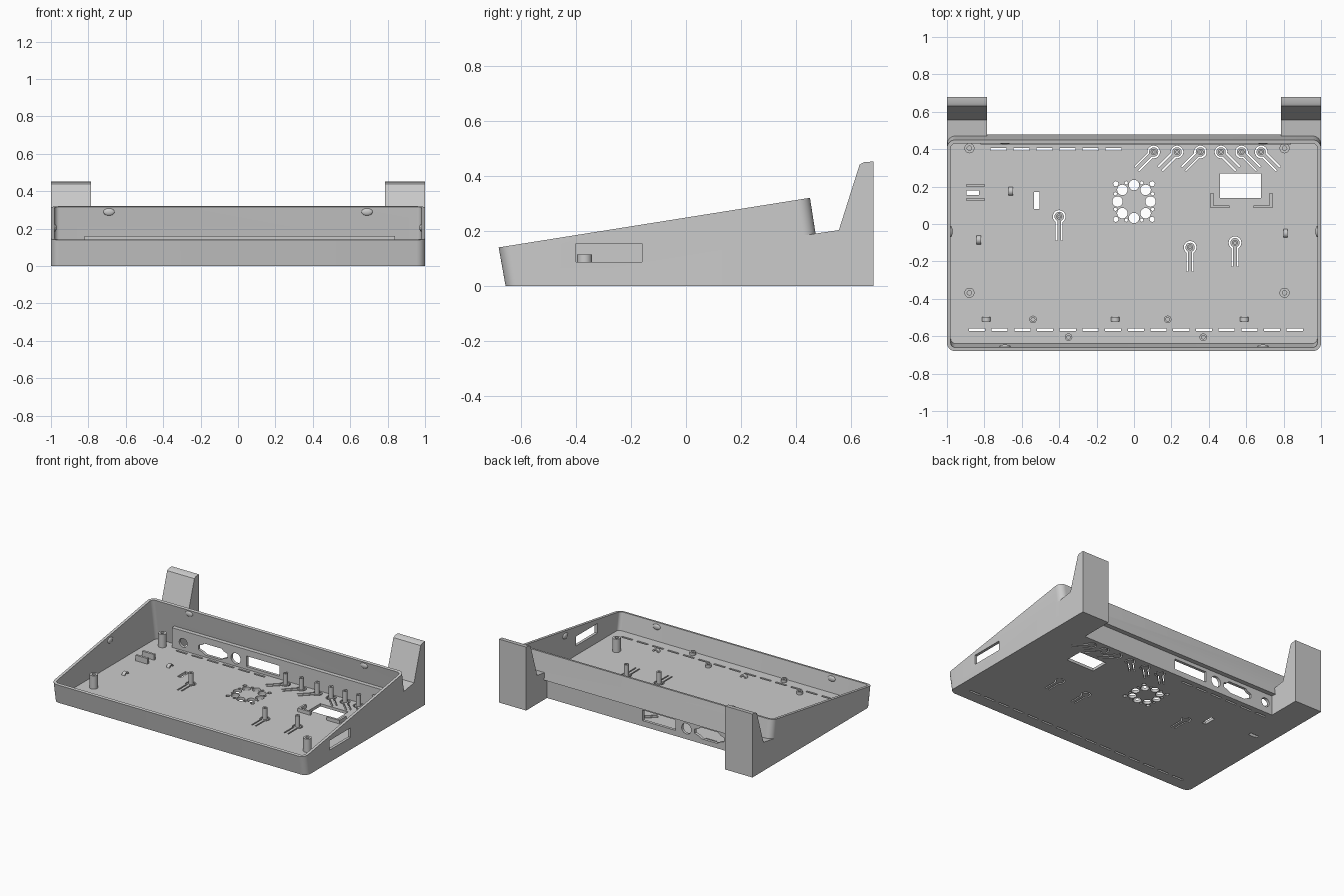
import bpy, bmesh, math
from mathutils import Vector
from math import sin, cos, pi

if "Cube" in bpy.data.objects:
    bpy.data.objects.remove(bpy.data.objects["Cube"])


def finish(name, bm):
    bmesh.ops.recalc_face_normals(bm, faces=bm.faces)
    me = bpy.data.meshes.new(name)
    bm.to_mesh(me)
    bm.free()
    ob = bpy.data.objects.new(name, me)
    bpy.context.collection.objects.link(ob)
    return ob


def loft(bm, a, b):
    """Closed solid between two matching rings."""
    va, vb = [bm.verts.new(p) for p in a], [bm.verts.new(p) for p in b]
    n = len(va)
    bm.faces.new(va)
    bm.faces.new(vb[::-1])
    for i in range(n):
        j = (i + 1) % n
        bm.faces.new((va[i], va[j], vb[j], vb[i]))


def prism(bm, pts, vec):
    loft(bm, pts, [Vector(p) + Vector(vec) for p in pts])


def box(bm, x0, x1, y0, y1, z0, z1):
    prism(bm, [(x0, y0, z0), (x1, y0, z0), (x1, y1, z0), (x0, y1, z0)], (0, 0, z1 - z0))


def circle(x, y, r, n=20):
    return [(x + r * cos(2 * pi * i / n), y + r * sin(2 * pi * i / n)) for i in range(n)]


def hole(bm, pts):
    prism(bm, [(x, y, -0.03) for x, y in pts], (0, 0, 0.08))


def tube(bm, x, y, r, ri, z1, z0=0.015):
    """Post with a blind screw hole."""
    rings = []
    for rad, z in ((r, z0), (r, z1), (ri, z1), (ri, z0 + 0.006)):
        rings.append([bm.verts.new((px, py, z)) for px, py in circle(x, y, rad)])
    for a, b in zip(rings, rings[1:]):
        for i in range(20):
            j = (i + 1) % 20
            bm.faces.new((a[i], a[j], b[j], b[i]))
    bm.faces.new(rings[0])
    bm.faces.new(rings[-1])


def boolean(ob, other, op):
    m = ob.modifiers.new(op, 'BOOLEAN')
    m.operation, m.object, m.solver = op, other, 'EXACT'
    bpy.context.view_layer.objects.active = ob
    bpy.ops.object.modifier_apply(modifier=m.name)
    bpy.data.objects.remove(other)


def rim(y):
    return 0.14 + 0.1593 * (y + 0.68)


def shell_ring(t, z=None, lift=0.0):
    """Rounded rectangle inset by t, at height z or on the sloping rim."""
    zf, zb = (z, z) if z is not None else (0.14 + lift, 0.32 + lift)
    y0, y1 = -0.655 - 0.179 * zf + t, 0.5 - 0.156 * zb - t
    x, r, pts = 1 - t, 0.045 - t, []
    for cx, cy, a in ((x - r, y1 - r, 0), (r - x, y1 - r, 1), (r - x, y0 + r, 2), (x - r, y0 + r, 3)):
        for i in range(9):
            ang = (a + i / 8) * pi / 2
            px, py = cx + r * cos(ang), cy + r * sin(ang)
            pts.append((px, py, z if z is not None else rim(py) + lift))
    return pts


# Tray body
bm = bmesh.new()
loft(bm, shell_ring(0, 0), shell_ring(0))
case = finish("case_tray", bm)

# Rear stands, flush with the tray sides
bm = bmesh.new()
upper = [(0.40, 0), (0.68, 0), (0.68, 0.452), (0.645, 0.449), (0.63, 0.44),
         (0.555, 0.203), (0.45, 0.187), (0.40, 0.18)]
for s in (-1, 1):
    prism(bm, [(s * 0.785, y, z) for y, z in upper], (s * 0.215, 0, 0))
boolean(case, finish("rear_stands", bm), 'UNION')

# Hollow interior, leaving the inward step for the port panel
bm = bmesh.new()
loft(bm, shell_ring(0.02, 0.02), shell_ring(0.02, lift=0.05))
cavity = finish("cavity", bm)
bm = bmesh.new()
box(bm, -0.82, 0.84, 0.425, 0.6, -0.05, 0.16)
boolean(cavity, finish("panel_step", bm), 'DIFFERENCE')
boolean(case, cavity, 'DIFFERENCE')

# Recess under the rear wall
bm = bmesh.new()
box(bm, -0.785, 0.785, 0.445, 0.6, -0.05, 0.14)
boolean(case, finish("rear_recess", bm), 'DIFFERENCE')

# Port openings and side window
bm = bmesh.new()
plug = [(-0.115, 0.015), (-0.115, -0.015), (-0.085, -0.025), (-0.06, -0.04), (0.06, -0.04),
        (0.085, -0.025), (0.115, -0.015), (0.115, 0.015), (0.085, 0.025), (0.07, 0.04),
        (-0.07, 0.04), (-0.085, 0.025)]
ports = [circle(-0.73, 0.075, 0.032), [(x - 0.495, z + 0.075) for x, z in plug],
         circle(-0.315, 0.075, 0.038),
         [(-0.23, 0.04), (0.03, 0.04), (0.03, 0.115), (-0.23, 0.115)]]
for p in ports:
    prism(bm, [(x, 0.40, z) for x, z in p], (0, 0.07, 0))
box(bm, 0.94, 1.05, -0.40, -0.16, 0.087, 0.155)
boolean(case, finish("port_cutters", bm), 'DIFFERENCE')

# Floor openings: vents, fan grille, rectangular windows
bm = bmesh.new()
slots = [(-0.84 + 0.1214 * i, -0.565) for i in range(15)]
slots += [(-0.725 + 0.123 * i, 0.40) for i in range(6)]
for x, y in slots:
    box(bm, x - 0.043, x + 0.043, y - 0.007, y + 0.007, -0.03, 0.05)
for i in range(8):
    a = i * pi / 4
    hole(bm, circle(0.088 * cos(a), 0.12 + 0.088 * sin(a), 0.028))
    hole(bm, circle(0.108 * cos(a + pi / 8), 0.12 + 0.108 * sin(a + pi / 8), 0.009, 8))
for sx in (-1, 1):
    for sy in (-1, 1):
        hole(bm, circle(sx * 0.097, 0.12 + sy * 0.095, 0.014, 12))
for x0, x1, y0, y1 in ((0.46, 0.68, 0.14, 0.27), (-0.535, -0.505, 0.08, 0.17), (-0.895, -0.83, 0.155, 0.18)):
    box(bm, x0, x1, y0, y1, -0.03, 0.05)

# Spring buttons: a U-shaped slot around each post and its arm
buttons = [(x, 0.385, -0.7071, -0.7071) for x in (0.105, 0.23, 0.355)]
buttons += [(x, 0.385, 0.7071, -0.7071) for x in (0.465, 0.575, 0.68)]
buttons += [(-0.4, 0.04, 0, -1), (0.3, -0.125, 0, -1), (0.54, -0.1, 0, -1)]
for x, y, dx, dy in buttons:
    def u_loop(r, w):
        a0 = math.asin(w / r)
        arc = [a0 + (2 * pi - 2 * a0) * i / 16 for i in range(17)]
        uv = [(w, 0.128)] + [(r * sin(a), r * cos(a)) for a in arc] + [(-w, 0.128)]
        return [(x - u * dy + v * dx, y + u * dx + v * dy) for u, v in uv]
    hole(bm, u_loop(0.034, 0.019) + u_loop(0.025, 0.01)[::-1])
boolean(case, finish("floor_cutters", bm), 'DIFFERENCE')

# Posts on the spring buttons
bm = bmesh.new()
for x, y, _, _ in buttons:
    tube(bm, x, y, 0.016, 0.007, 0.10)
finish("button_posts", bm)

# Corner mounting posts and low screw bosses
bm = bmesh.new()
for x in (-0.88, 0.805):
    for y in (-0.368, 0.405):
        tube(bm, x, y, 0.027, 0.012, 0.115)
finish("mounting_posts", bm)
bm = bmesh.new()
for x, y in ((-0.54, -0.51), (0.18, -0.51), (-0.35, -0.605), (0.37, -0.605)):
    tube(bm, x, y, 0.02, 0.01, 0.04)
finish("screw_bosses", bm)

# Cable tie arches
bm = bmesh.new()
arch = [(r * cos(a * pi / 10), 0.016 + r * sin(a * pi / 10))
        for r, seq in ((0.024, range(11)), (0.014, range(10, -1, -1))) for a in seq]
for x in (-0.79, -0.10, 0.59):
    prism(bm, [(x + u, -0.522, z) for u, z in arch], (0, 0.024, 0))
for x, y in ((-0.66, 0.175), (-0.83, -0.085), (0.81, -0.05)):
    prism(bm, [(x - 0.012, y + u, z) for u, z in arch], (0.024, 0, 0))
finish("cable_arches", bm)

# Locating ribs around the floor windows
bm = bmesh.new()
for y in (0.13, 0.205):
    box(bm, -0.895, -0.80, y - 0.008, y + 0.008, 0.015, 0.06)
for s in (-1, 1):
    corner = [(0.165, 0.085), (0.165, 0.165), (0.15, 0.165), (0.15, 0.1), (0.065, 0.1), (0.065, 0.085)]
    prism(bm, [(0.575 + s * u, y, 0.015) for u, y in corner], (0, 0, 0.03))
finish("locating_ribs", bm)

# Snap bumps on the inner walls
bm = bmesh.new()
bumps = [(s * 0.69, y, z, 0.03, 0.01) for s in (-1, 1) for y, z in ((0.435, 0.29), (-0.655, 0.112))]
bumps += [(s * 0.98, -0.04, 0.205, 0.01, 0.03) for s in (-1, 1)]
for x, y, z, rx, ry in bumps:
    vs = bmesh.ops.create_uvsphere(bm, u_segments=20, v_segments=10, radius=1)["verts"]
    for v in vs:
        v.co = (x + v.co.x * rx, y + v.co.y * ry, z + v.co.z * 0.02)
finish("snap_bumps", bm)

# Smooth round surfaces, keep edges crisp
for ob in bpy.data.objects:
    ob.select_set(True)
bpy.context.view_layer.objects.active = case
bpy.ops.object.shade_smooth_by_angle(angle=math.radians(30))
